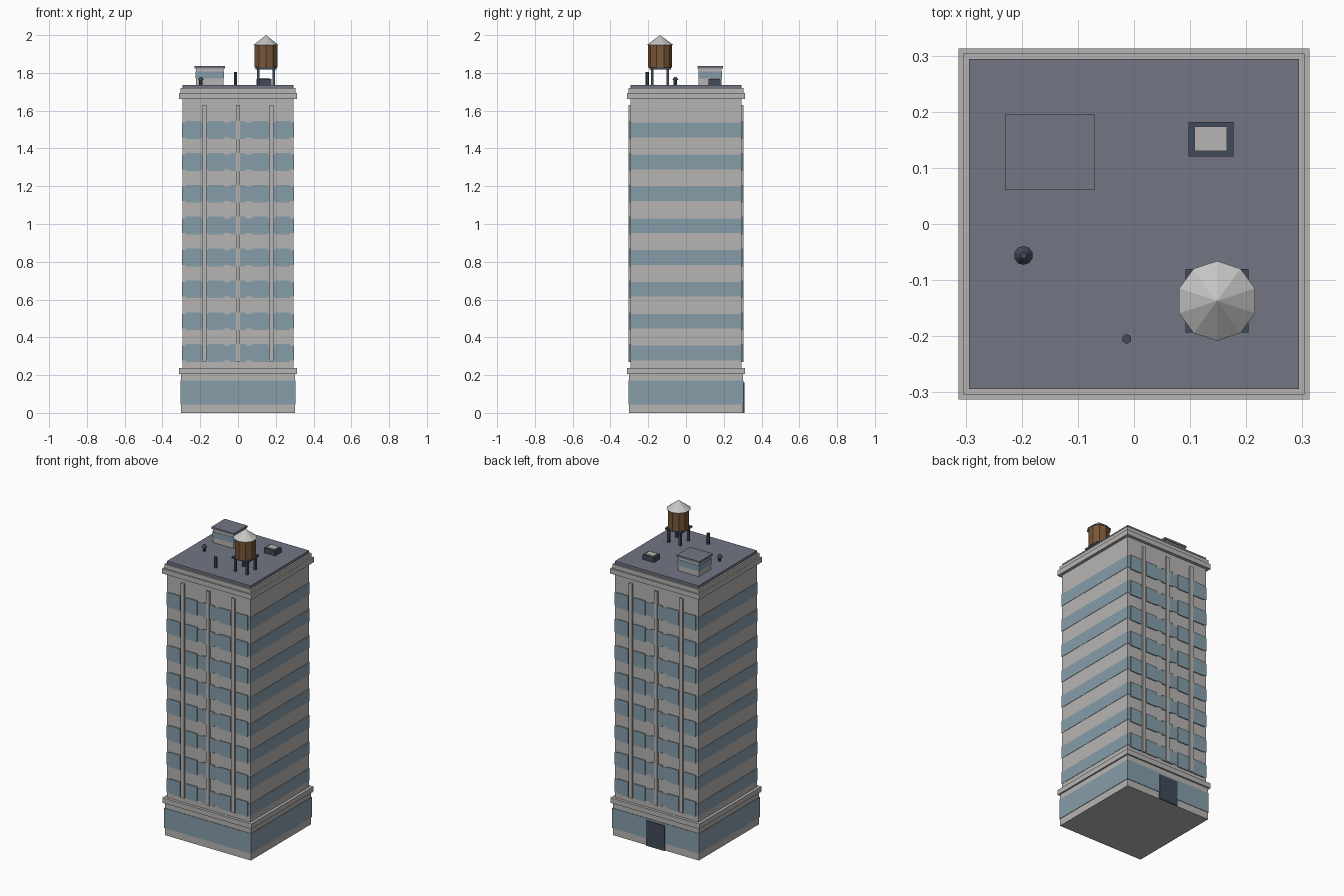
import bpy, bmesh
from mathutils import Matrix

cube = bpy.data.objects.get("Cube")
if cube:
    bpy.data.objects.remove(cube, do_unlink=True)


def material(name, rgb):
    m = bpy.data.materials.new(name)
    m.use_nodes = True
    m.diffuse_color = (*rgb, 1)
    m.node_tree.nodes["Principled BSDF"].inputs["Base Color"].default_value = (*rgb, 1)
    return m


STONE = material("pale_stone", (0.47, 0.46, 0.45))
GLASS = material("blue_glass", (0.24, 0.34, 0.40))
ROOF = material("slate_roof", (0.17, 0.18, 0.23))
METAL = material("dark_metal", (0.055, 0.07, 0.105))
WOOD = material("brown_wood", (0.19, 0.095, 0.04))
TIN = material("light_tin", (0.56, 0.56, 0.55))


def finish(name, bm, mat):
    mesh = bpy.data.meshes.new(name)
    bm.to_mesh(mesh)
    bm.free()
    mesh.materials.append(mat)
    ob = bpy.data.objects.new(name, mesh)
    bpy.context.collection.objects.link(ob)
    return ob


def boxes(name, mat, items):
    """One object from boxes given as (centre x, centre y, width, depth, bottom, top)."""
    bm = bmesh.new()
    for x, y, w, d, low, high in items:
        place = Matrix.Translation((x, y, (low + high) / 2))
        bmesh.ops.create_cube(bm, size=1, matrix=place @ Matrix.Diagonal((w, d, high - low, 1)))
    return finish(name, bm, mat)


def slab(name, mat, half, low, high):
    return boxes(name, mat, [(0, 0, 2 * half, 2 * half, low, high)])


def prism(name, mat, sides, x, y, r_low, r_high, low, high):
    bm = bmesh.new()
    bmesh.ops.create_cone(bm, cap_ends=True, segments=sides, radius1=r_low, radius2=r_high,
                          depth=high - low, matrix=Matrix.Translation((x, y, (low + high) / 2)))
    return finish(name, bm, mat)


# Ground floor
slab("base", STONE, 0.302, 0, 0.206)
slab("shopfront_band", GLASS, 0.305, 0.045, 0.172)
slab("lower_ledge", STONE, 0.312, 0.206, 0.238)
boxes("back_door", METAL, [(0, 0.302, 0.13, 0.016, 0, 0.16)])

# Tower with a ring of glass on each floor
slab("tower", STONE, 0.294, 0.23, 1.67)
floors = [0.317 + 0.1686 * i for i in range(8)]
boxes("window_bands", GLASS, [(0, 0, 0.592, 0.592, z - 0.039, z + 0.039) for z in floors])

# Taller windows and pilasters on the front and back
boxes("bay_windows", GLASS, [(0.118 * i, 0, 0.08, 0.6, z - 0.047, z + 0.047)
                             for z in floors for i in range(-2, 3)])
boxes("pilasters", STONE, [(0.177 * i, side * 0.298, 0.023, 0.015, 0.27, 1.63)
                           for i in (-1, 0, 1) for side in (-1, 1)])

# Cornice and roof
slab("cornice", STONE, 0.313, 1.661, 1.693)
slab("upper_cornice", STONE, 0.304, 1.693, 1.72)
slab("roof", ROOF, 0.294, 1.72, 1.737)

# Rooftop room
rx, ry = -0.15, 0.128
boxes("roof_room", STONE, [(rx, ry, 0.146, 0.122, 1.73, 1.823)])
boxes("roof_room_window", GLASS, [(rx, ry, 0.15, 0.126, 1.77, 1.807)])
boxes("roof_room_cap", ROOF, [(rx, ry, 0.16, 0.134, 1.823, 1.836)])

# Air unit, vent and pipe
boxes("air_unit", METAL, [(0.137, 0.151, 0.08, 0.062, 1.73, 1.768)])
boxes("air_unit_lid", STONE, [(0.137, 0.152, 0.058, 0.044, 1.764, 1.773)])
prism("vent_stem", METAL, 8, -0.197, -0.056, 0.009, 0.009, 1.73, 1.765)
prism("vent_hood", METAL, 10, -0.197, -0.056, 0.017, 0.006, 1.762, 1.778)
prism("pipe", METAL, 6, -0.013, -0.205, 0.009, 0.009, 1.73, 1.806)

# Water tank on four legs
tx, ty = 0.148, -0.137
boxes("tank_legs", METAL, [(tx + sx * 0.041, ty + sy * 0.041, 0.014, 0.014, 1.73, 1.825)
                           for sx in (-1, 1) for sy in (-1, 1)])
boxes("tank_platform", METAL, [(tx, ty, 0.113, 0.113, 1.819, 1.829)])
prism("tank_barrel", WOOD, 10, tx, ty, 0.063, 0.063, 1.829, 1.95)
prism("tank_roof", TIN, 10, tx, ty, 0.071, 0, 1.947, 2.0)
